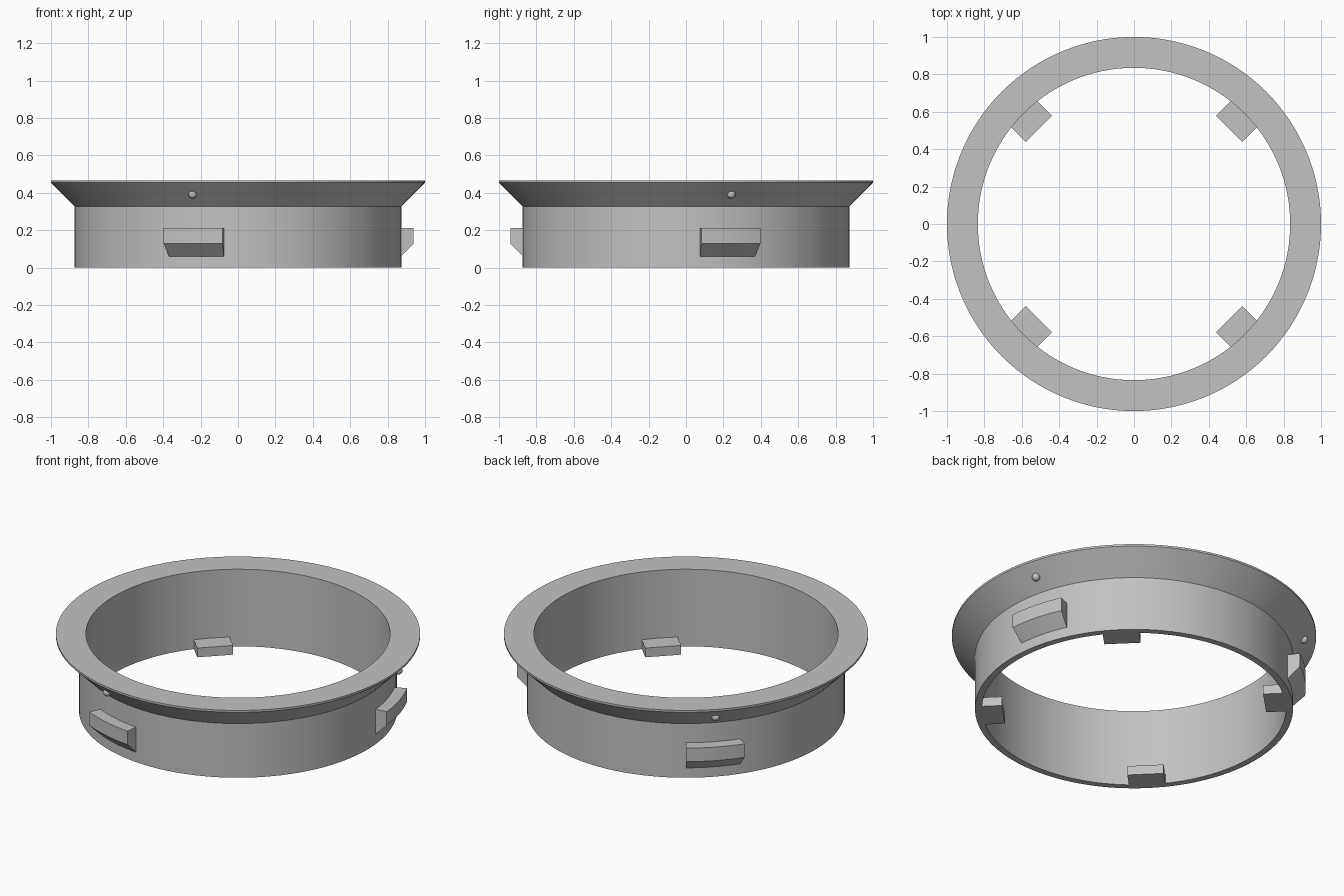
import bpy
import bmesh
from math import radians, cos, sin, tau
from mathutils import Matrix, Vector

old = bpy.data.objects.get("Cube")
if old:
    bpy.data.objects.remove(old, do_unlink=True)

# Single plain grey
grey = bpy.data.materials.new("plain grey")
grey.use_nodes = True
colour = (0.54, 0.54, 0.54, 1)
grey.diffuse_color = colour
grey.node_tree.nodes["Principled BSDF"].inputs["Base Color"].default_value = colour


def finish(bm, name, smooth=True):
    """Turn a bmesh into a named, shaded object."""
    bmesh.ops.recalc_face_normals(bm, faces=bm.faces)
    mesh = bpy.data.meshes.new(name)
    bm.to_mesh(mesh)
    bm.free()
    mesh.materials.append(grey)
    obj = bpy.data.objects.new(name, mesh)
    bpy.context.collection.objects.link(obj)
    if smooth:
        bpy.ops.object.select_all(action="DESELECT")
        obj.select_set(True)
        bpy.context.view_layer.objects.active = obj
        bpy.ops.object.shade_smooth_by_angle(angle=radians(30))
    return obj


def sweep(name, profile, start, angle, steps):
    """Sweep a closed (radius, height) profile around the z axis."""
    bm = bmesh.new()
    full = abs(angle - tau) < 1e-6
    rings = []
    for i in range(steps if full else steps + 1):
        a = start + angle * i / steps
        rings.append([bm.verts.new((r * cos(a), r * sin(a), z)) for r, z in profile])
    n = len(profile)
    for i in range(steps):
        a, b = rings[i], rings[(i + 1) % len(rings)]
        for j in range(n):
            k = (j + 1) % n
            bm.faces.new((a[j], b[j], b[k], a[k]))
    if not full:
        bm.faces.new(rings[0])
        bm.faces.new(rings[-1])
    return finish(bm, name)


# Sleeve with the flared flange on top
ring_profile = [(0.835, 0), (0.873, 0), (0.873, 0.328), (1, 0.455),
                (1, 0.467), (0.835, 0.467)]
sweep("flanged_ring", ring_profile, 0, tau, 128)

# Three outer lugs with sloped undersides, and a small bump above each
lug_profile = [(0.865, 0.052), (0.873, 0.06), (0.943, 0.13),
               (0.943, 0.212), (0.865, 0.212)]
for i in range(3):
    mid = radians(15 + 120 * i)
    half = radians(10)
    sweep(f"outer_lug_{i + 1}", lug_profile, mid - half, 2 * half, 8)
    bm = bmesh.new()
    centre = Vector((0.937 * cos(mid), 0.937 * sin(mid), 0.392))
    bmesh.ops.create_uvsphere(bm, u_segments=24, v_segments=12, radius=0.023,
                              matrix=Matrix.Translation(centre))
    finish(bm, f"flange_bump_{i + 1}")

# Four inner stops, flush with the bottom rim
for i in range(4):
    bm = bmesh.new()
    place = (Matrix.Rotation(radians(45 + 90 * i), 4, "Z")
             @ Matrix.Translation((0.78, 0, 0.028))
             @ Matrix.Diagonal((0.12, 0.2, 0.056, 1)))
    bmesh.ops.create_cube(bm, size=1, matrix=place)
    finish(bm, f"inner_stop_{i + 1}", smooth=False)
